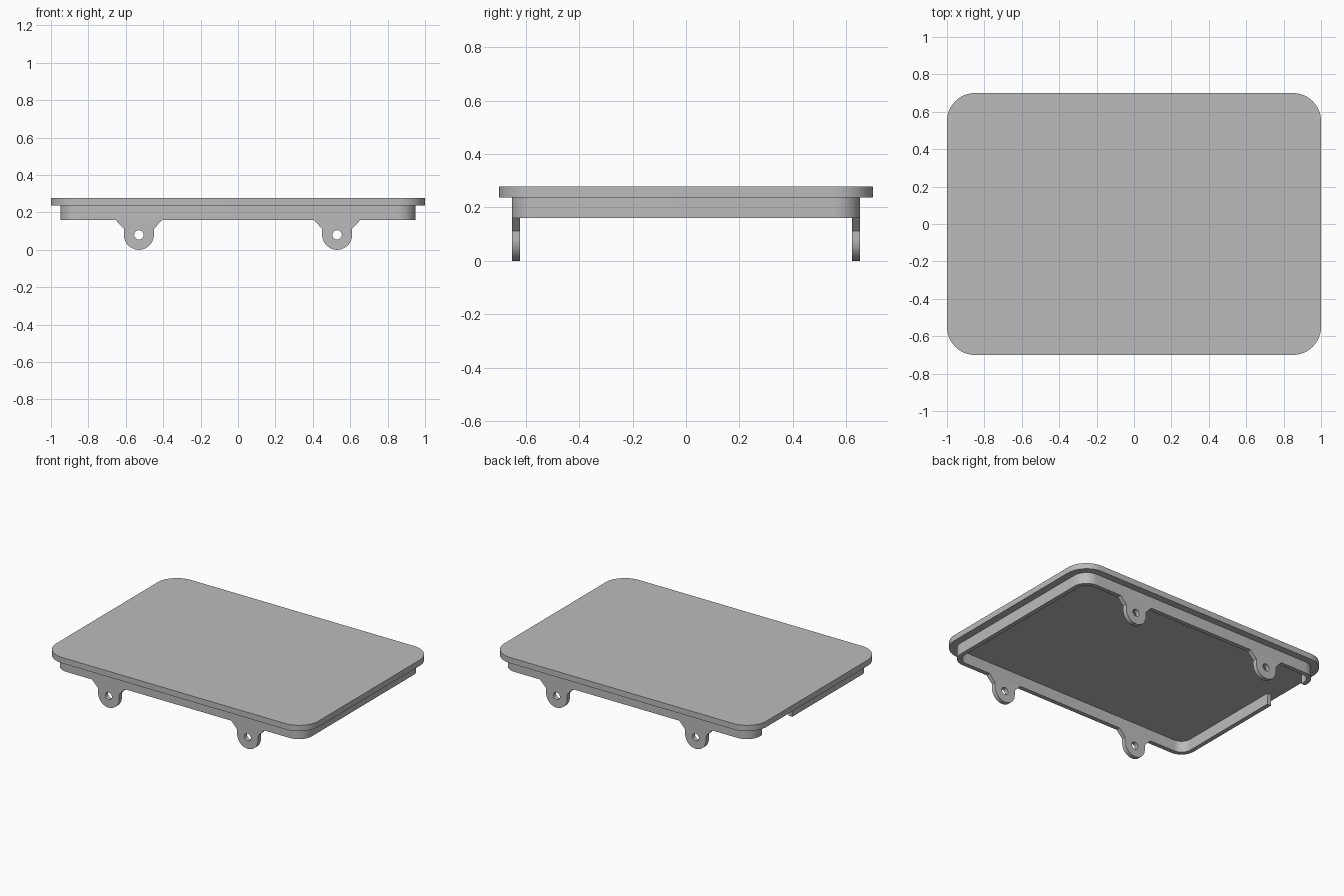
import bpy
import bmesh
from math import cos, sin, pi, radians
from mathutils import Matrix

cube = bpy.data.objects.get("Cube")
if cube:
    bpy.data.objects.remove(cube, do_unlink=True)

grey = bpy.data.materials.new("neutral grey")
grey.use_nodes = True
GREY = (0.5, 0.5, 0.5, 1)
grey.diffuse_color = GREY
grey.node_tree.nodes["Principled BSDF"].inputs["Base Color"].default_value = GREY


def arc(cx, cy, r, start, end, steps):
    """Points along an arc, angles in degrees."""
    angles = [radians(start + (end - start) * i / steps) for i in range(steps + 1)]
    return [(cx + r * cos(a), cy + r * sin(a)) for a in angles]


def rounded_rect(hx, hy, r):
    """Rounded rectangle, starting on the -x side and running counterclockwise."""
    points = []
    for i, (sx, sy) in enumerate([(-1, -1), (1, -1), (1, 1), (-1, 1)]):
        start = 180 + 90 * i
        points += arc(sx * (hx - r), sy * (hy - r), r, start, start + 90, 16)
    return points


def prism(name, loops, low, high, matrix=Matrix()):
    """Extrude a flat outline, with optional holes, from low to high."""
    bm = bmesh.new()
    for loop in loops:
        verts = [bm.verts.new((x, y, low)) for x, y in loop]
        for i, v in enumerate(verts):
            bm.edges.new((verts[i - 1], v))
    bmesh.ops.triangle_fill(bm, use_beauty=True, use_dissolve=False,
                            edges=bm.edges[:], normal=(0, 0, 1))
    made = bmesh.ops.extrude_face_region(bm, geom=bm.faces[:], use_keep_orig=True)
    top = [g for g in made["geom"] if isinstance(g, bmesh.types.BMVert)]
    bmesh.ops.translate(bm, verts=top, vec=(0, 0, high - low))
    bmesh.ops.transform(bm, matrix=matrix, verts=bm.verts[:])
    bmesh.ops.recalc_face_normals(bm, faces=bm.faces[:])
    mesh = bpy.data.meshes.new(name)
    bm.to_mesh(mesh)
    bm.free()
    mesh.materials.append(grey)
    obj = bpy.data.objects.new(name, mesh)
    bpy.context.collection.objects.link(obj)
    bpy.ops.object.select_all(action="DESELECT")
    obj.select_set(True)
    bpy.context.view_layer.objects.active = obj
    bpy.ops.object.shade_smooth_by_angle(angle=radians(30))
    return obj


# Lid plate
LID_BOTTOM, LID_TOP, WALL_BOTTOM = 0.238, 0.278, 0.16
prism("lid_plate", [rounded_rect(1, 0.7, 0.15)], LID_BOTTOM, LID_TOP)

# Skirt wall under the lid, open for a stretch of the -x side
HX, HY, THICK = 0.95, 0.652, 0.03
GAP = (0.2, 0.53)
outer = [(-HX, GAP[0])] + rounded_rect(HX, HY, 0.1) + [(-HX, GAP[1])]
inner = ([(THICK - HX, GAP[0])]
         + rounded_rect(HX - THICK, HY - THICK, 0.1 - THICK)
         + [(THICK - HX, GAP[1])])
prism("skirt_wall", [outer + inner[::-1]], WALL_BOTTOM, LID_BOTTOM)

# Four hinge tabs with flared roots and round holes
R, HOLE_R, SHOULDER, FLARE = 0.08, 0.025, 0.112, 0.125
tab = ([(-FLARE, WALL_BOTTOM), (-R, SHOULDER)]
       + arc(0, R, R, 180, 360, 32)
       + [(R, SHOULDER), (FLARE, WALL_BOTTOM)])
hole = arc(0, R, HOLE_R, 0, 360, 24)[:-1]
upright = Matrix.Rotation(pi / 2, 4, "X")
for side, y in (("front", THICK - HY), ("back", HY)):
    for hand, x in (("right", -0.53), ("left", 0.53)):
        prism(f"{side}_{hand}_tab", [tab, hole], 0, THICK,
              Matrix.Translation((x, y, 0)) @ upright)
